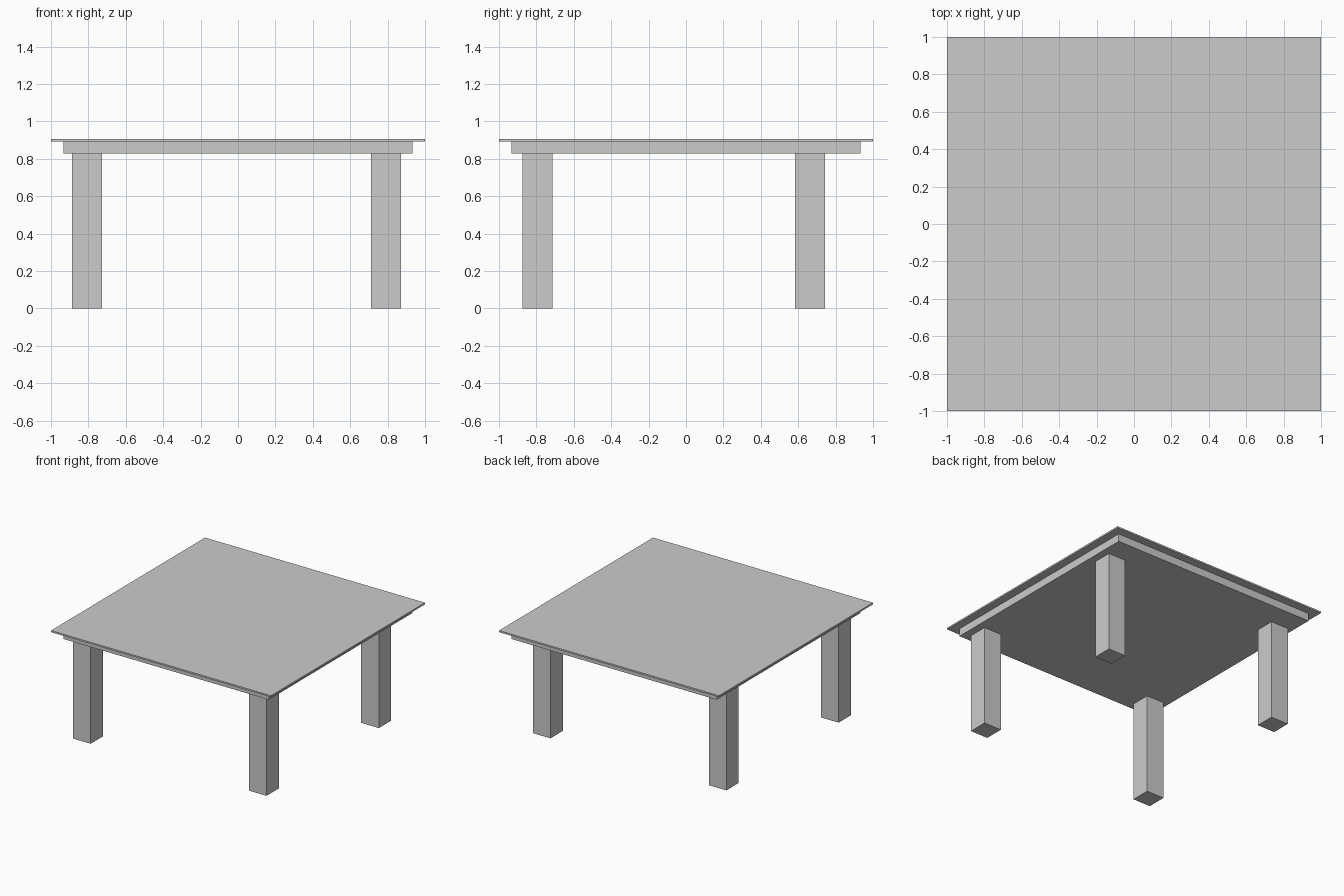
import bpy

if "Cube" in bpy.data.objects:
    bpy.data.objects.remove(bpy.data.objects["Cube"])


def box(name, x0, x1, y0, y1, z0, z1):
    """Axis-aligned box given by its extents."""
    bpy.ops.mesh.primitive_cube_add(
        size=1, location=((x0 + x1) / 2, (y0 + y1) / 2, (z0 + z1) / 2))
    ob = bpy.context.object
    ob.name = name
    ob.scale = (x1 - x0, y1 - y0, z1 - z0)
    bpy.ops.object.transform_apply(location=False, rotation=False, scale=True)
    return ob


TOP, SLAB, LEG = 0.906, 0.893, 0.829

# Thin table top and the thicker slab beneath it
box("table_top", -1, 1, -1, 1, SLAB, TOP)
box("under_slab", -0.933, 0.933, -0.933, 0.933, LEG, SLAB)

# Four square legs, slightly off centre
for side, x in (("left", -0.888), ("right", 0.711)):
    for end, y in (("front", -0.873), ("back", 0.584)):
        box(f"{end}_{side}_leg", x, x + 0.16, y, y + 0.16, 0, LEG)
